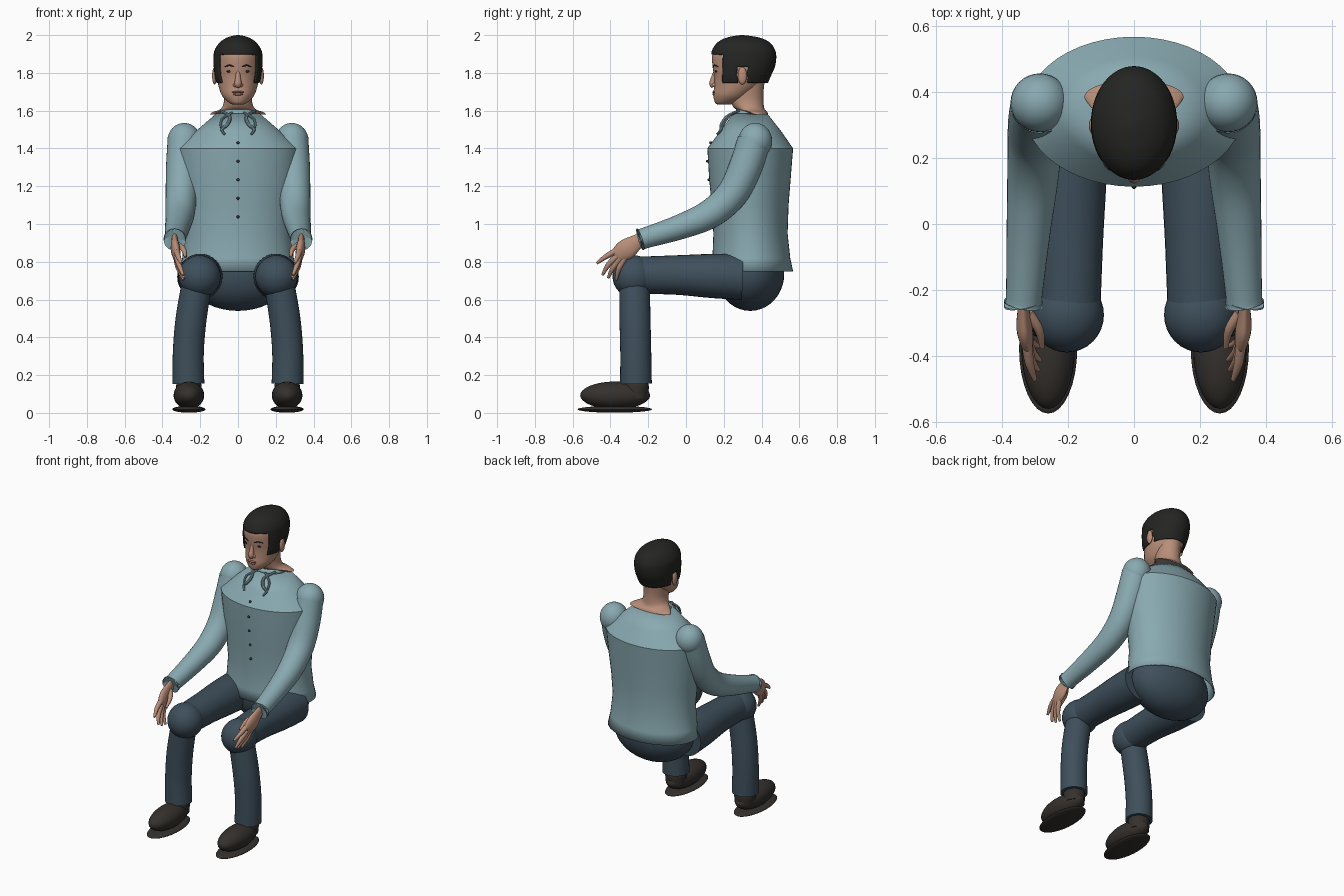
import bpy, bmesh, math
from mathutils import Vector

TAU = math.tau


def material(name, rgb):
    m = bpy.data.materials.new(name)
    m.diffuse_color = (*rgb, 1)
    return m


SHIRT = material("shirt_cloth", (0.25, 0.40, 0.44))
PANTS = material("trouser_cloth", (0.048, 0.078, 0.105))
SHOE = material("shoe_leather", (0.035, 0.03, 0.026))
HAIR = material("dark_hair", (0.018, 0.018, 0.016))
SKIN = material("skin", (0.48, 0.27, 0.19))
LIPS = material("lips", (0.36, 0.16, 0.13))


def finish(name, bm, mat, mirror=False, thick=0):
    bmesh.ops.recalc_face_normals(bm, faces=bm.faces)
    me = bpy.data.meshes.new(name)
    bm.to_mesh(me)
    bm.free()
    me.materials.append(mat)
    ob = bpy.data.objects.new(name, me)
    bpy.context.collection.objects.link(ob)
    if thick:
        ob.modifiers.new("thickness", 'SOLIDIFY').thickness = thick
    if mirror:
        ob.modifiers.new("mirror", 'MIRROR').use_mirror_merge = False
    return ob


def smooth_rows(rows, n):
    """Catmull-Rom subdivision of a list of number rows."""
    if n < 2:
        return rows
    P = [rows[0]] + list(rows) + [rows[-1]]
    out = []
    for i in range(1, len(P) - 2):
        for k in range(n):
            t = k / n
            out.append([0.5 * (2 * b + (c - a) * t + (2 * a - 5 * b + 4 * c - d) * t * t
                               + (3 * b - a - 3 * c + d) * t ** 3)
                        for a, b, c, d in zip(P[i - 1], P[i], P[i + 1], P[i + 2])])
    return out + [rows[-1]]


def skin_rings(rings, caps=True):
    bm = bmesh.new()
    vs = [[bm.verts.new(p) for p in r] for r in rings]
    n = len(vs[0])
    for a, b in zip(vs, vs[1:]):
        for i in range(n):
            bm.faces.new((a[i], a[(i + 1) % n], b[(i + 1) % n], b[i]))
    if caps:
        bm.faces.new(vs[0])
        bm.faces.new(vs[-1])
    return bm


def stack(rows, n=1, seg=48, caps=True):
    """Horizontal ovals: rows of (z, half width, front y, back y)."""
    return skin_rings([[(w * math.cos(TAU * i / seg),
                         (f + b) / 2 + (b - f) / 2 * math.sin(TAU * i / seg), z)
                        for i in range(seg)] for z, w, f, b in smooth_rows(rows, n)], caps)


def tube(name, pts, mat, n=6, seg=24, flat=1, mirror=True, caps=True, thick=0):
    """Tapered tube through rows of (x, y, z, radius)."""
    rows = smooth_rows(pts, n)
    C = [Vector(r[:3]) for r in rows]
    rings = []
    for k, c in enumerate(C):
        t = (C[min(k + 1, len(C) - 1)] - C[max(k - 1, 0)]).normalized()
        u = (Vector((1, 0, 0)) - t * t.x).normalized()
        v = t.cross(u)
        r = rows[k][3]
        rings.append([c + u * (r * flat * math.cos(TAU * i / seg)) + v * (r * math.sin(TAU * i / seg))
                      for i in range(seg)])
    return finish(name, skin_rings(rings, caps), mat, mirror, thick)


def ball(name, c, s, mat, mirror=True, seg=32):
    bm = bmesh.new()
    bmesh.ops.create_uvsphere(bm, u_segments=seg, v_segments=seg // 2, radius=1)
    bmesh.ops.scale(bm, vec=s, verts=bm.verts)
    bmesh.ops.translate(bm, vec=c, verts=bm.verts)
    return finish(name, bm, mat, mirror)


# Shirt body, open at hem and neck
finish("shirt_body", stack([
    (0.75, 0.31, 0.13, 0.567), (0.82, 0.295, 0.14, 0.552), (0.95, 0.282, 0.145, 0.538),
    (1.1, 0.295, 0.135, 0.543), (1.25, 0.315, 0.122, 0.555), (1.4, 0.33, 0.113, 0.567),
    (1.49, 0.225, 0.18, 0.505), (1.585, 0.115, 0.25, 0.43)], caps=False), SHIRT, thick=0.008)

# Collar band, collar flaps and buttons
finish("collar_band", stack([(1.57, 0.10, 0.255, 0.42), (1.605, 0.085, 0.265, 0.41)],
                            caps=False), SHIRT, thick=0.006)
tube("collar_flap", [(0.09, 0.28, 1.60, 0.007), (0.045, 0.22, 1.57, 0.009), (0.055, 0.19, 1.53, 0.01),
                     (0.085, 0.185, 1.50, 0.008), (0.07, 0.165, 1.475, 0.006)], SHIRT, seg=10)
tube("collar_edge", [(0.03, 0.25, 1.59, 0.006), (0.085, 0.215, 1.555, 0.007),
                     (0.09, 0.19, 1.51, 0.006)], SHIRT, seg=10)
for i in range(5):
    z = 1.43 - i * 0.098
    ball("button", (0, (0.131, 0.114, 0.122, 0.131, 0.138)[i], z), (0.008,) * 3, SHOE, False, 12)

# Sleeves with rounded shoulders
ball("shoulder", (0.285, 0.367, 1.44), (0.089, 0.089, 0.095), SHIRT)
tube("sleeve", [(0.285, 0.36, 1.44, 0.088), (0.293, 0.315, 1.3, 0.088), (0.30, 0.245, 1.16, 0.083),
                (0.307, 0.13, 1.055, 0.077), (0.32, -0.03, 0.985, 0.066),
                (0.333, -0.22, 0.925, 0.055), (0.335, -0.242, 0.918, 0.06)],
     SHIRT, seg=32, caps=False)

# Hands resting over the knees
tube("palm", [(0.335, -0.17, 0.94, 0.036), (0.335, -0.25, 0.91, 0.038), (0.332, -0.31, 0.87, 0.054),
              (0.325, -0.355, 0.84, 0.045), (0.322, -0.372, 0.828, 0.03)], SKIN, flat=0.45)
for a, b, c in [((0.325, -0.355, 0.865), (0.317, -0.42, 0.83), (0.30, -0.472, 0.792)),
                ((0.325, -0.355, 0.84), (0.312, -0.41, 0.785), (0.29, -0.442, 0.73)),
                ((0.325, -0.345, 0.825), (0.31, -0.385, 0.77), (0.285, -0.412, 0.715)),
                ((0.325, -0.325, 0.82), (0.315, -0.355, 0.765), (0.288, -0.37, 0.705)),
                ((0.32, -0.27, 0.89), (0.288, -0.32, 0.865), (0.278, -0.375, 0.825))]:
    tube("finger", [(*a, 0.017), (*b, 0.014), (*c, 0.007)], SKIN, n=4, seg=12)

# Trousers: hips, thighs, knees, shins
ball("trouser_hips", (0, 0.34, 0.735), (0.275, 0.18, 0.195), PANTS, False, 40)
tube("thigh", [(0.20, 0.30, 0.72, 0.122), (0.20, 0.14, 0.725, 0.117), (0.198, -0.06, 0.73, 0.104),
               (0.20, -0.27, 0.728, 0.098)], PANTS, seg=32)
ball("knee", (0.203, -0.275, 0.722), (0.112, 0.114, 0.112), PANTS)
tube("shin", [(0.215, -0.272, 0.70, 0.08), (0.248, -0.27, 0.5, 0.082), (0.263, -0.266, 0.32, 0.082),
              (0.262, -0.265, 0.155, 0.084)], PANTS, seg=32, n=8)

# Shoes with flat soles
ball("shoe_upper", (0.26, -0.375, 0.093), (0.081, 0.185, 0.073), SHOE)
ball("shoe_sole", (0.26, -0.377, 0.019), (0.088, 0.197, 0.018), SHOE)
tube("shoe_collar", [(0.26, -0.265, 0.08, 0.064), (0.26, -0.265, 0.14, 0.068),
                     (0.26, -0.265, 0.165, 0.06)], SHOE)

# Neck flaring under the collar, and head
finish("neck", stack([(1.58, 0.15, 0.335, 0.435), (1.592, 0.135, 0.31, 0.43), (1.61, 0.09, 0.26, 0.415),
                      (1.65, 0.074, 0.235, 0.41), (1.70, 0.074, 0.225, 0.41),
                      (1.78, 0.078, 0.22, 0.42)], 3), SKIN)
finish("head", stack([
    (1.632, 0.028, 0.167, 0.23), (1.642, 0.048, 0.154, 0.27), (1.665, 0.074, 0.147, 0.32),
    (1.69, 0.09, 0.145, 0.35), (1.73, 0.103, 0.149, 0.39), (1.78, 0.112, 0.149, 0.42),
    (1.84, 0.118, 0.14, 0.455), (1.90, 0.117, 0.141, 0.46), (1.95, 0.095, 0.18, 0.43),
    (1.98, 0.05, 0.23, 0.37)], 4), SKIN)

# Ears, nose, eyes, brows and mouth
ball("ear", (0.124, 0.298, 1.785), (0.013, 0.024, 0.046), SKIN)
tube("nose", [(0, 0.156, 1.81, 0.010), (0, 0.147, 1.775, 0.014), (0, 0.142, 1.743, 0.019),
              (0, 0.149, 1.728, 0.014)], SKIN, mirror=False)
ball("nostril", (0.015, 0.15, 1.736), (0.012, 0.014, 0.011), SKIN, seg=16)
ball("eye", (0.044, 0.159, 1.808), (0.018, 0.006, 0.006), HAIR, seg=16)
tube("eyebrow", [(0.02, 0.144, 1.832, 0.003), (0.045, 0.152, 1.84, 0.004),
                 (0.072, 0.171, 1.832, 0.002)], HAIR, seg=8)
ball("upper_lip", (0, 0.149, 1.698), (0.033, 0.010, 0.006), LIPS, False, 16)
ball("lower_lip", (0, 0.149, 1.687), (0.027, 0.010, 0.007), LIPS, False, 16)

# Hair cap cut along the hairline
hair = stack([
    (1.742, 0.112, 0.14, 0.432), (1.78, 0.124, 0.136, 0.448), (1.83, 0.13, 0.133, 0.47),
    (1.88, 0.13, 0.133, 0.478), (1.92, 0.124, 0.138, 0.472), (1.96, 0.098, 0.165, 0.445),
    (1.985, 0.062, 0.21, 0.395), (1.997, 0.025, 0.265, 0.33), (2.0, 0.004, 0.295, 0.30)], 5, 72)


def below_hairline(c):
    if c.y < 0.195:
        return c.z < 1.893
    return 0.272 < c.y < 0.325 and c.z < 1.83 or c.z < 1.745


cut = [f for f in hair.faces if below_hairline(f.calc_center_median())
       or len(f.verts) > 4 and f.calc_center_median().z < 1.8]
bmesh.ops.delete(hair, geom=cut, context='FACES')
finish("hair", hair, HAIR, thick=0.008)

# Smooth shading with crisp edges kept
for ob in bpy.context.scene.objects:
    ob.select_set(True)
    bpy.context.view_layer.objects.active = ob
bpy.ops.object.shade_smooth_by_angle(angle=math.radians(35))
